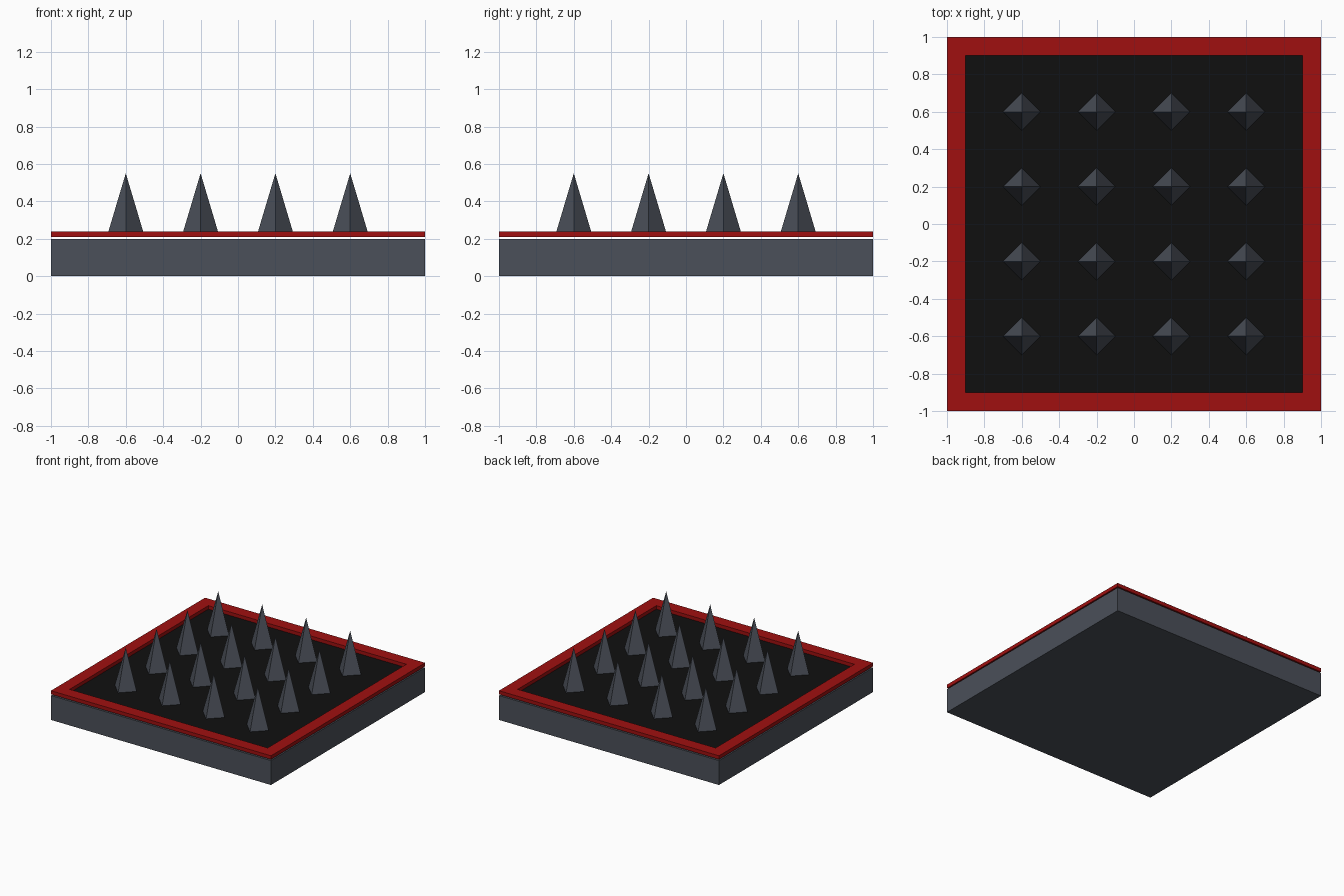
import bpy, math

if "Cube" in bpy.data.objects:
    bpy.data.objects.remove(bpy.data.objects["Cube"])


def mat(name, rgb):
    m = bpy.data.materials.new(name)
    m.diffuse_color = (*rgb, 1)
    m.use_nodes = True
    m.node_tree.nodes["Principled BSDF"].inputs["Base Color"].default_value = m.diffuse_color
    return m


steel = mat("dark steel", (0.07, 0.08, 0.10))
red = mat("warning red", (0.35, 0.005, 0.005))
black = mat("black", (0.005, 0.005, 0.005))


def box(name, size, loc, m):
    bpy.ops.mesh.primitive_cube_add(size=1, location=loc)
    o = bpy.context.object
    o.name = name
    o.scale = size
    bpy.ops.object.transform_apply(location=False, rotation=False, scale=True)
    o.data.materials.append(m)
    return o


# base slab
box("base", (2, 2, 0.2), (0, 0, 0.1), steel)

# black floor sheet floating just above the slab
bpy.ops.mesh.primitive_plane_add(size=1.8, location=(0, 0, 0.211))
floor = bpy.context.object
floor.name = "floor_sheet"
floor.data.materials.append(black)

# red border: two full-length rails and two between them
for s, side in ((-1, "a"), (1, "b")):
    box("border_y_" + side, (2, 0.1, 0.03), (0, s * 0.95, 0.225), red)
    box("border_x_" + side, (0.1, 1.8, 0.03), (s * 0.95, 0, 0.225), red)

# 4 x 4 grid of four-sided spikes, corners on the axes
base_z, tip_z = 0.215, 0.55
for i in range(4):
    for j in range(4):
        bpy.ops.mesh.primitive_cone_add(
            vertices=4, radius1=0.1, radius2=0, depth=tip_z - base_z,
            location=(-0.6 + 0.4 * i, -0.6 + 0.4 * j, (base_z + tip_z) / 2))
        o = bpy.context.object
        o.name = f"spike_{i}_{j}"
        o.data.materials.append(steel)
